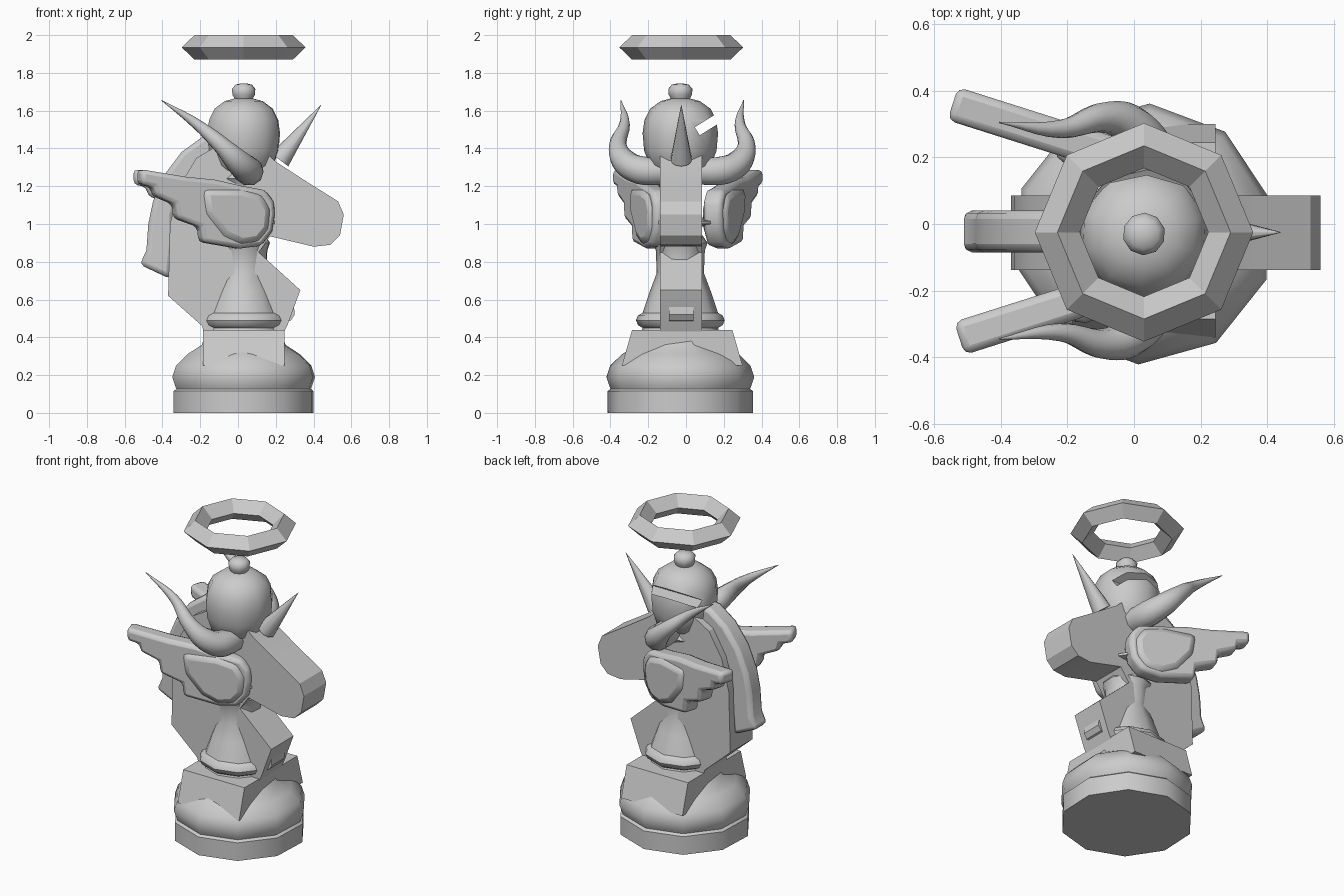
import bpy, bmesh, math
from mathutils import Vector

if "Cube" in bpy.data.objects:
    bpy.data.objects.remove(bpy.data.objects["Cube"])

CX, CY = 0.03, -0.03   # axis of the turned piece


def finish(name, bm, smooth=None, bevel=0.0, segs=2):
    bmesh.ops.recalc_face_normals(bm, faces=bm.faces)
    me = bpy.data.meshes.new(name)
    bm.to_mesh(me)
    bm.free()
    ob = bpy.data.objects.new(name, me)
    bpy.context.collection.objects.link(ob)
    if bevel:
        m = ob.modifiers.new("soft_edges", 'BEVEL')
        m.width, m.segments, m.limit_method = bevel, segs, 'ANGLE'
    if smooth:
        bpy.ops.object.select_all(action='DESELECT')
        ob.select_set(True)
        bpy.context.view_layer.objects.active = ob
        bpy.ops.object.shade_smooth_by_angle(angle=math.radians(smooth))
    return ob


def lathe(name, profile, n=10, turn=15.5, smooth=40):
    bm = bmesh.new()
    rings = []
    for r, z in profile:
        rings.append([bm.verts.new((CX + r * math.cos(math.radians(turn) + 2 * math.pi * i / n),
                                    CY + r * math.sin(math.radians(turn) + 2 * math.pi * i / n), z))
                      for i in range(n)])
    for a, b in zip(rings, rings[1:]):
        for i in range(n):
            bm.faces.new((a[i], a[(i + 1) % n], b[(i + 1) % n], b[i]))
    bm.faces.new(rings[0])
    bm.faces.new(rings[-1])
    return finish(name, bm, smooth)


def prism(name, outline, y0, y1, **kw):
    """Side outline in x-z, extruded along y."""
    bm = bmesh.new()
    face = bm.faces.new([bm.verts.new((x, y0, z)) for x, z in outline])
    ext = bmesh.ops.extrude_face_region(bm, geom=[face])
    bmesh.ops.translate(bm, vec=(0, y1 - y0, 0),
                        verts=[v for v in ext['geom'] if isinstance(v, bmesh.types.BMVert)])
    return finish(name, bm, **kw)


# turned base, skirt, neck and collar
lathe("turned_body", [
    (.385, 0), (.385, .115), (.37, .127), (.375, .14), (.392, .19), (.372, .25), (.31, .31),
    (.23, .36), (.20, .45), (.225, .465), (.235, .49), (.225, .515), (.20, .53), (.163, .64),
    (.125, .74), (.13, .86), (.145, .9), (.11, .95), (.11, .985), (.205, 1.0), (.205, 1.015),
    (.11, 1.035), (.11, 1.2), (.14, 1.24), (.12, 1.28)])

# slotted head with a small finial
head = lathe("slotted_head", [
    (.10, 1.25), (.165, 1.31), (.192, 1.39), (.2, 1.48), (.19, 1.55), (.16, 1.61),
    (.105, 1.65), (.05, 1.665)], smooth=60)
lathe("finial", [(.045, 1.655), (.062, 1.685), (.064, 1.715), (.045, 1.738), (.01, 1.745)],
      smooth=60)
bm = bmesh.new()
bmesh.ops.create_cube(bm, size=1)
bmesh.ops.scale(bm, vec=(.6, .26, .05), verts=bm.verts)
cutter = finish("slot_cutter", bm)
cutter.location = (CX, .17, 1.56)
cutter.rotation_euler = (math.radians(32), 0, 0)
cutter.hide_render = True
cutter.hide_set(True)
cut = head.modifiers.new("slot", 'BOOLEAN')
cut.object, cut.operation, cut.solver = cutter, 'DIFFERENCE', 'EXACT'

# tapered block under the flat animal silhouette
bm = bmesh.new()
bmesh.ops.create_cube(bm, size=1)
for v in bm.verts:
    top = v.co.z > 0
    v.co = (CX + math.copysign(.215, v.co.x),
            CY + math.copysign(.265 if top else .32, v.co.y) + .01,
            .44 if top else .25)
finish("plinth_block", bm)

# flat body with long muzzle
prism("silhouette_body", [
    (-.17, .38), (-.19, .46), (-.37, .62), (-.36, 1.0), (-.31, 1.2), (-.22, 1.35), (-.1, 1.42),
    (.1, 1.42), (.20, 1.33), (.37, 1.22), (.53, 1.12), (.56, 1.05), (.54, .94), (.49, .89),
    (.40, .88), (.17, .935), (.11, .85), (.33, .65), (.26, .46), (.22, .38)],
    -.138, .085, smooth=25)
prism("chest_nub", [(.2, .46), (.28, .49), (.30, .52), (.295, .58), (.2, .58)], -.09, .04)

# mane strip down the back
prism("mane", [
    (-.08, 1.48), (-.19, 1.46), (-.30, 1.38), (-.39, 1.26), (-.45, 1.12), (-.475, 1.0),
    (-.485, .86), (-.52, .785), (-.36, .71), (-.34, .9), (-.34, 1.05), (-.28, 1.2),
    (-.18, 1.32), (-.08, 1.36)], -.085, .04, smooth=50, bevel=.025)

# pointed ear
base, tip = Vector((.22, -.025, 1.34)), Vector((.44, -.025, 1.63))
bm = bmesh.new()
bmesh.ops.create_cone(bm, cap_ends=True, segments=10, radius1=.058, radius2=.001,
                      depth=(tip - base).length)
ear = finish("ear", bm, 45)
ear.location = (base + tip) / 2
ear.rotation_euler = (tip - base).to_track_quat('Z', 'Y').to_euler()

# pair of curved horns: x, distance from the axis, z, radius
horn_path = [(.06, .08, 1.28, .075), (.05, .22, 1.285, .078), (.0, .305, 1.33, .068),
             (-.08, .34, 1.41, .048), (-.22, .305, 1.53, .028), (-.405, .325, 1.655, .002)]
for side, s in (("front", -1), ("back", 1)):
    cu = bpy.data.curves.new("horn_" + side, 'CURVE')
    cu.dimensions, cu.bevel_depth, cu.bevel_resolution = '3D', 1.0, 3
    cu.resolution_u, cu.use_fill_caps = 5, True
    sp = cu.splines.new('BEZIER')
    sp.bezier_points.add(len(horn_path) - 1)
    for p, (x, d, z, r) in zip(sp.bezier_points, horn_path):
        p.co, p.radius = (x, CY + .01 + s * d, z), r
        p.handle_left_type = p.handle_right_type = 'AUTO'
    horn = bpy.data.objects.new("horn_" + side, cu)
    bpy.context.collection.objects.link(horn)
    bpy.ops.object.select_all(action='DESELECT')
    horn.select_set(True)
    bpy.context.view_layer.objects.active = horn
    bpy.ops.object.convert(target='MESH')

# pair of stepped wings, swept back and outward
wing = [(-.55, 1.29), (-.55, 1.21), (-.48, 1.195), (-.47, 1.15), (-.36, 1.105), (-.35, 1.03),
        (-.22, .985), (-.21, .905), (0, .87), (.12, .885), (.18, .96), (.195, 1.05),
        (.19, 1.12), (.14, 1.18), (.02, 1.20), (-.14, 1.235), (-.30, 1.25)]
coverts = [(-.22, 1.19), (-.2, 1.05), (-.1, .93), (.0, .885), (.1, .9), (.16, .97), (.17, 1.08),
           (.12, 1.16), (0, 1.19)]
for side, s, loc in (("front", -1, (0, -.177, 0)), ("back", 1, (-.02, .195, 0))):
    for name, shape, half, soft in (("wing_", wing, .052, .025), ("wing_coverts_", coverts, .07, .04)):
        ob = prism(name + side, shape, -half, half, smooth=50, bevel=soft)
        ob.location = loc
        ob.rotation_euler = (0, 0, -s * math.radians(17.6))

# floating eight-sided ring
bm = bmesh.new()
section = [(.328, 1.935), (.26, 2.0), (.193, 1.935), (.26, 1.87)]
rings = [[bm.verts.new((CX + r * math.cos(i * math.pi / 4), CY + .005 + r * math.sin(i * math.pi / 4), z))
          for r, z in section] for i in range(8)]
for i in range(8):
    a, b = rings[i], rings[(i + 1) % 8]
    for j in range(4):
        bm.faces.new((a[j], b[j], b[(j + 1) % 4], a[(j + 1) % 4]))
finish("halo_ring", bm)
